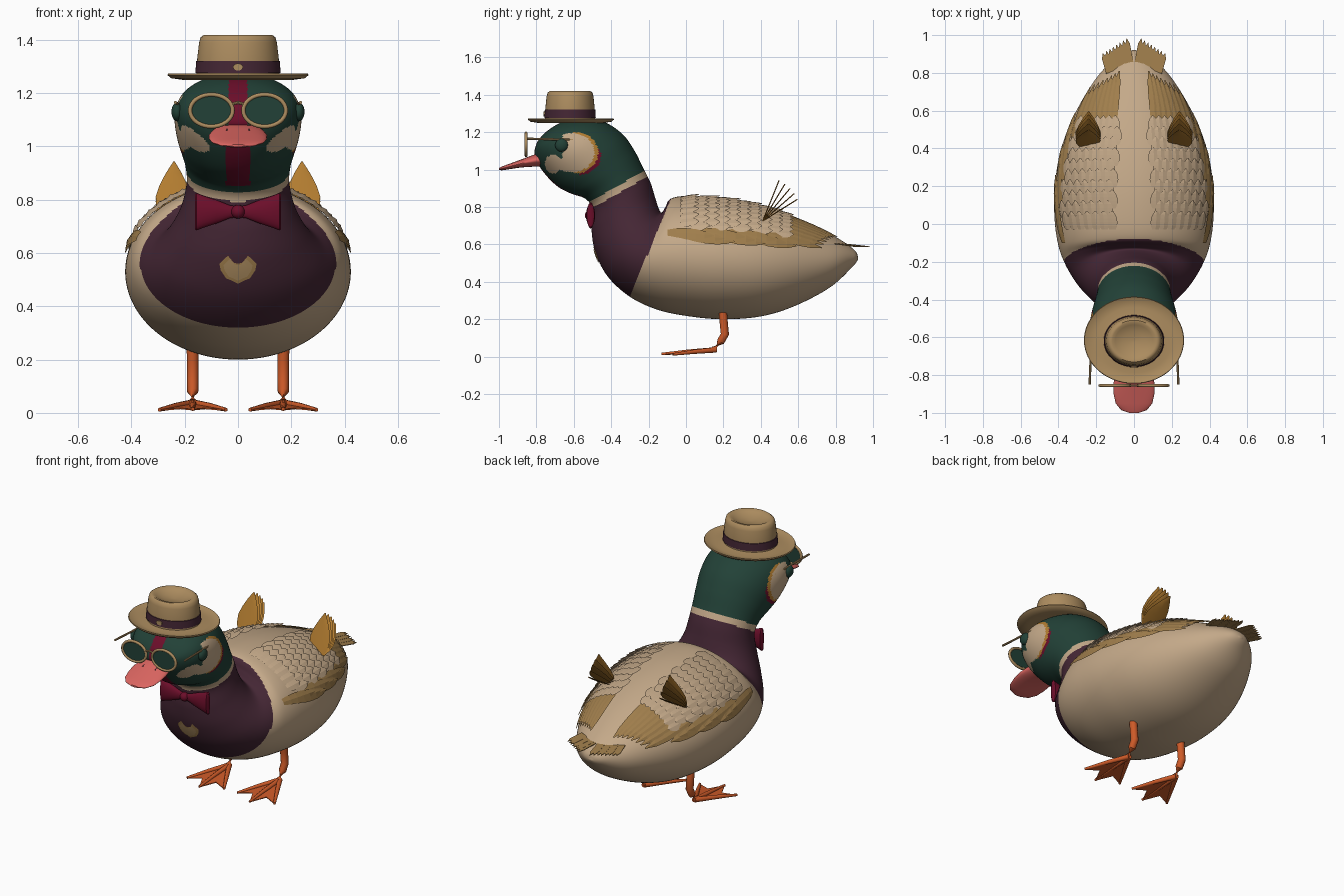
import bpy, bmesh
from math import sin, cos, pi, radians
from mathutils import Vector as V
from mathutils.bvhtree import BVHTree

if "Cube" in bpy.data.objects:
    bpy.data.objects.remove(bpy.data.objects["Cube"])


def material(name, *rgb):
    m = bpy.data.materials.new(name)
    col = [((c / 255 + .055) / 1.055) ** 2.4 for c in rgb] + [1]
    m.use_nodes = True
    m.diffuse_color = col
    bsdf = m.node_tree.nodes["Principled BSDF"]
    bsdf.inputs["Base Color"].default_value = col
    bsdf.inputs["Roughness"].default_value = .8
    return m


beige = material("beige plumage", 196, 169, 137)
green = material("dark green", 34, 65, 55)
plum = material("plum", 68, 38, 52)
crimson = material("crimson", 108, 14, 42)
straw = material("straw", 172, 140, 95)
tan = material("tan feather", 160, 126, 76)
amber = material("amber feather", 178, 124, 48)
pink = material("bill pink", 220, 102, 97)
orange = material("foot orange", 205, 90, 40)


def make(name, bm, *mats, closed=True, smooth=True):
    if closed:
        bmesh.ops.recalc_face_normals(bm, faces=bm.faces)
    me = bpy.data.meshes.new(name)
    bm.to_mesh(me)
    bm.free()
    for m in mats:
        me.materials.append(m)
    ob = bpy.data.objects.new(name, me)
    bpy.context.collection.objects.link(ob)
    if smooth:
        bpy.ops.object.select_all(action='DESELECT')
        ob.select_set(True)
        bpy.context.view_layer.objects.active = ob
        bpy.ops.object.shade_smooth_by_angle(angle=radians(40))
    return ob


def loft(bm, rings, cap=True):
    vs = [[bm.verts.new(p) for p in r] for r in rings]
    n = len(vs[0])
    for a, b in zip(vs, vs[1:]):
        for i in range(n):
            j = (i + 1) % n
            bm.faces.new((a[i], a[j], b[j], b[i]))
    if cap:
        bm.faces.new(vs[0])
        bm.faces.new(vs[-1])


def ellipse(c, u, v, n=24):
    c, u, v = V(c), V(u), V(v)
    return [c + u * cos(2 * pi * i / n) + v * sin(2 * pi * i / n) for i in range(n)]


def tube(bm, pts, radii, n=12):
    pts = [V(p) for p in pts]
    rings = []
    for i, p in enumerate(pts):
        t = (pts[min(i + 1, len(pts) - 1)] - pts[max(i - 1, 0)]).normalized()
        u = t.cross(V((0, 0, 1)) if abs(t.z) < .8 else V((0, 1, 0))).normalized()
        rings.append(ellipse(p, u * radii[i], t.cross(u) * radii[i], n))
    loft(bm, rings)


def lathe(name, profile, mat, centre, sy):
    bm = bmesh.new()
    loft(bm, [ellipse((0, centre, z), (r, 0, 0), (0, r * sy, 0), 64) for r, z in profile])
    return make(name, bm, mat)


# Body, neck and head: upper y z, lower y z, half width, from tail to face
spine = [(.92, .53, .92, .52, .01), (.9, .57, .89, .48, .07), (.8, .64, .77, .37, .19),
         (.6, .74, .58, .27, .31), (.4, .81, .4, .215, .385), (.2, .85, .2, .2, .42),
         (.02, .86, .02, .215, .42), (-.08, .845, -.15, .25, .4), (-.11, .8, -.3, .32, .365),
         (-.13, .77, -.42, .43, .315), (-.145, .79, -.485, .56, .26), (-.165, .85, -.505, .68, .215),
         (-.19, .93, -.5, .79, .193), (-.23, 1.01, -.54, .845, .197), (-.275, 1.1, -.61, .87, .212),
         (-.34, 1.19, -.68, .905, .23), (-.44, 1.255, -.74, .96, .238), (-.56, 1.275, -.785, 1.02, .224),
         (-.67, 1.25, -.805, 1.07, .18), (-.75, 1.2, -.81, 1.1, .11), (-.795, 1.15, -.797, 1.145, .005)]


def spline(k, t):
    a, b, c, d = (spine[min(max(k + i, 0), len(spine) - 1)] for i in (-1, 0, 1, 2))
    return [q + .5 * t * (r - p + t * (2 * p - 5 * q + 4 * r - s + t * (3 * (q - r) + s - p)))
            for p, q, r, s in zip(a, b, c, d)]


bm = bmesh.new()
rings = []
for k in range(len(spine) - 1):
    for step in range(10):
        y1, z1, y2, z2, w = spline(k, step / 10)
        rings.append(ellipse((0, (y1 + y2) / 2, (z1 + z2) / 2), (w, 0, 0),
                             (0, (y1 - y2) / 2, (z1 - z2) / 2), 160))
loft(bm, rings)


def inside(y, z, cy, cz, ry, rz):
    return ((y - cy) / ry) ** 2 + ((z - cz) / rz) ** 2 < 1


def plumage(c):
    x, y, z = abs(c.x), c.y, c.z
    collar = -.496 * (y + .36) + .868 * (z - .895)
    if collar < -.018:
        return 2 if y < -.12 - (.75 - z) * .42 else 0
    if collar < .018:
        return 0
    if y < -.55 and x < (.035 if z > 1 else .045):
        return 3
    if x > .1:
        if inside(y, z, -.71, 1.03, .045, .05):
            return 0
        if inside(y, z, -.61, 1.09, .12, .105):
            return 1 if y < -.66 and z > 1.06 else 0
        if y > -.6 and inside(y, z, -.59, 1.09, .12, .11):
            return 4
        if y > -.57 and z < 1.15 and inside(y, z, -.58, 1.07, .125, .1):
            return 3
    return 1


for f in bm.faces:
    f.material_index = plumage(f.calc_center_median())
skin = BVHTree.FromBMesh(bm)
make("body", bm, beige, green, plum, crimson, amber)

# Eyes
bm = bmesh.new()
for s in (1, -1):
    hit = skin.ray_cast(V((s, -.665, 1.13)), V((-s, 0, 0)))[0]
    geo = bmesh.ops.create_uvsphere(bm, u_segments=20, v_segments=12, radius=.035)
    for v in geo["verts"]:
        v.co = V((v.co.x * .6, v.co.y, v.co.z)) + hit
make("eyes", bm, green)

# Bill with nostrils
bm = bmesh.new()
loft(bm, [ellipse((0, y, z), (w, 0, 0), (0, 0, h), 32) for y, z, w, h in (
    (-.72, 1.055, .09, .04), (-.8, 1.05, .1, .034), (-.85, 1.04, .11, .026), (-.9, 1.028, .108, .019),
    (-.95, 1.015, .097, .014), (-.985, 1.006, .068, .01), (-1, 1.003, .025, .005))])
make("bill", bm, pink)
bm = bmesh.new()
for s in (1, -1):
    tube(bm, [(s * .04, -.84, 1.062), (s * .042, -.86, 1.058)], [.006, .004], 8)
make("nostrils", bm, plum)

# Hat
lathe("hat_brim", [(.13, 1.262), (.2, 1.249), (.25, 1.256), (.265, 1.268), (.262, 1.273),
                   (.245, 1.266), (.2, 1.258), (.15, 1.268)], straw, -.615, .87)
lathe("hat_crown", [(.156, 1.262), (.153, 1.33), (.146, 1.39), (.14, 1.41), (.128, 1.419), (.115, 1.419),
                    (.1, 1.41), (.06, 1.397), (.01, 1.39)], straw, -.62, .86)
lathe("hat_band", [(.15, 1.274), (.16, 1.276), (.157, 1.32), (.15, 1.322)], plum, -.62, .86)
bm = bmesh.new()
loft(bm, [ellipse((0, y, 1.298), (.019, 0, 0), (0, 0, .013)) for y in (-.75, -.762)])
make("hat_buckle", bm, straw)

# Spectacles
frame, lens = bmesh.new(), bmesh.new()
for s in (1, -1):
    rings = []
    for i in range(40):
        a = 2 * pi * i / 40
        d = V((cos(a), 0, sin(a)))
        rings.append(ellipse((s * .1 + .08 * d.x, -.855, 1.135 + .06 * d.z), d * .008, (0, .008, 0), 10))
    loft(frame, rings + rings[:1], cap=False)
    loft(lens, [ellipse((s * .1, y, 1.135), (.078, 0, 0), (0, 0, .058), 40) for y in (-.853, -.857)])
    tube(frame, [(s * .235, -.85, 1.165), (s * .227, -.65, 1.16), (s * .218, -.54, 1.158)], [.006] * 3, 8)
tube(frame, [(-.03, -.855, 1.157), (0, -.855, 1.165), (.03, -.855, 1.157)], [.006] * 3, 8)
bmesh.ops.remove_doubles(frame, verts=frame.verts, dist=1e-5)
make("spectacle_frame", frame, straw)
make("spectacle_lenses", lens, green)

# Bow tie
bm = bmesh.new()
for s in (1, -1):
    loft(bm, [ellipse((s * x, -.51, .755), (0, t, 0), (0, 0, h)) for x, t, h in (
        (0, .012, .02), (.03, .014, .024), (.08, .022, .044), (.13, .024, .06), (.155, .02, .07), (.162, .008, .066))])
geo = bmesh.ops.create_uvsphere(bm, u_segments=20, v_segments=12, radius=.026)
for v in geo["verts"]:
    v.co += V((0, -.515, .755))
make("bow_tie", bm, crimson)


# Breast badge, draped over the breast as a border and an inner plate
def badge(name, size, lift, mat):
    half = [(0, .025), (.015, .028), (.038, .055), (.07, .025), (.065, 0), (.045, -.03), (.02, -.04), (0, -.05)]
    outline = half + [(-x, z) for x, z in half[-2:0:-1]]
    bm = bmesh.new()
    rings = []
    for k in (size, size * .66, size * .33, .01):
        rings.append([skin.ray_cast(V((x * k, -1, .535 + z * k)), V((0, 1, 0)))[0] - V((0, lift, 0))
                      for x, z in outline])
    loft(bm, rings, cap=False)
    for f in bm.faces:
        f.normal_update()
        if f.normal.y > 0:
            f.normal_flip()
    make(name, bm, mat, closed=False)


badge("badge_border", 1, .004, tan)
badge("badge_plate", .78, .007, straw)


# Wing feathers laid on the back like roof tiles
def on_back(y, th, lift):
    d = V((sin(th), 0, cos(th)))
    return skin.ray_cast(V((0, y, .52)), d)[0] + d * lift


def feather(bm, y0, th, length, width, lift, turn=0):
    rows = []
    for i, w in enumerate((.6, .9, 1, .95, .7, .1)):
        u = i / 5
        y, a = y0 + length * u, radians(th + turn * u)
        r = (on_back(y, abs(a), 0) - V((0, y, .52))).length
        rows.append([bm.verts.new(on_back(y, a + k * width * w / r, .004 + lift * u + .003 * (k == 0)))
                     for k in (-.5, 0, .5)])
    for a, b in zip(rows, rows[1:]):
        for k in (0, 1):
            f = bm.faces.new((a[k], a[k + 1], b[k + 1], b[k]))
            f.normal_update()
            if f.normal.z < 0:
                f.normal_flip()


scales, flights = bmesh.new(), bmesh.new()
for s in (1, -1):
    for row in range(10):
        for col in range(7):
            feather(scales, -.03 + row * .056, s * (19 + col * 7 + row % 2 * 3.5), .1, .056, .016)
    for k in range(9):
        feather(flights, -.1 + k * .055, s * (69 + k % 3 * 2), .25, .06, .014, s * 4)
    for k in range(8):
        feather(flights, .5 - k * .012, s * (24 + k * 6), .31, .05, .014, s * 9)
make("wing_scale_feathers", scales, beige, closed=False, smooth=False)
make("wing_flight_feathers", flights, tan, closed=False, smooth=False)

# Raised wing tips: fans of broad leaf feathers
bm = bmesh.new()
for s in (1, -1):
    for k in range(5):
        a = radians(68 - k * 9)
        along, size = V((0, cos(a), sin(a))), .235 - k * .004
        rows = []
        for u, w in ((0, .045), (.2, .062), (.4, .066), (.6, .052), (.8, .03), (1, .003)):
            mid = V((s * (.245 - .005 * u), .41, .725)) + along * size * u
            rows.append(ellipse(mid, (w, 0, 0), V((0, -sin(a), cos(a))) * .003, 8))
        loft(bm, rows)
make("raised_wing_tips", bm, amber)

# Tail fans with a fringed edge
bm = bmesh.new()
for s in (1, -1):
    for k in range(8):
        t = k / 7
        base, tip = V((.015 + .12 * t, .85 - .05 * t, .6)), V((.04 + .125 * t, .985 - .08 * t, .585))
        side = V((.012, -.005, 0))
        pts = [base - side, base + side, tip.lerp(base, .25) + side, tip, tip.lerp(base, .25) - side]
        pts = [V((p.x * s, p.y, p.z + .001 * (k % 2))) for p in pts]
        loft(bm, [pts, [p + V((0, 0, .004)) for p in pts]])
make("tail_fans", bm, tan, smooth=False)

# Legs and webbed feet
legs, webs = bmesh.new(), bmesh.new()
for s in (1, -1):
    x = s * .17
    tube(legs, [(x, .195, .26), (x, .2, .2), (x, .208, .12), (x, .185, .08), (x, .15, .04)],
         [.023, .022, .022, .021, .018])
    heel = V((x, .16, .036))
    tips = [V((x - .125, -.07, .012)), V((x, -.13, .014)), V((x + .125, -.07, .012))]
    for tip in tips:
        tube(legs, [heel, heel.lerp(tip, .5) + V((0, 0, .002)), tip], [.015, .012, .007], 10)
    for a, b in zip(tips, tips[1:]):
        edge = [a, (a + b) / 2 * .75 + heel * .25, b]
        top = [heel] + edge
        loft(webs, [top, [p - V((0, 0, .005)) for p in top]])
make("legs_and_toes", legs, orange)
make("foot_webs", webs, orange, smooth=False)
